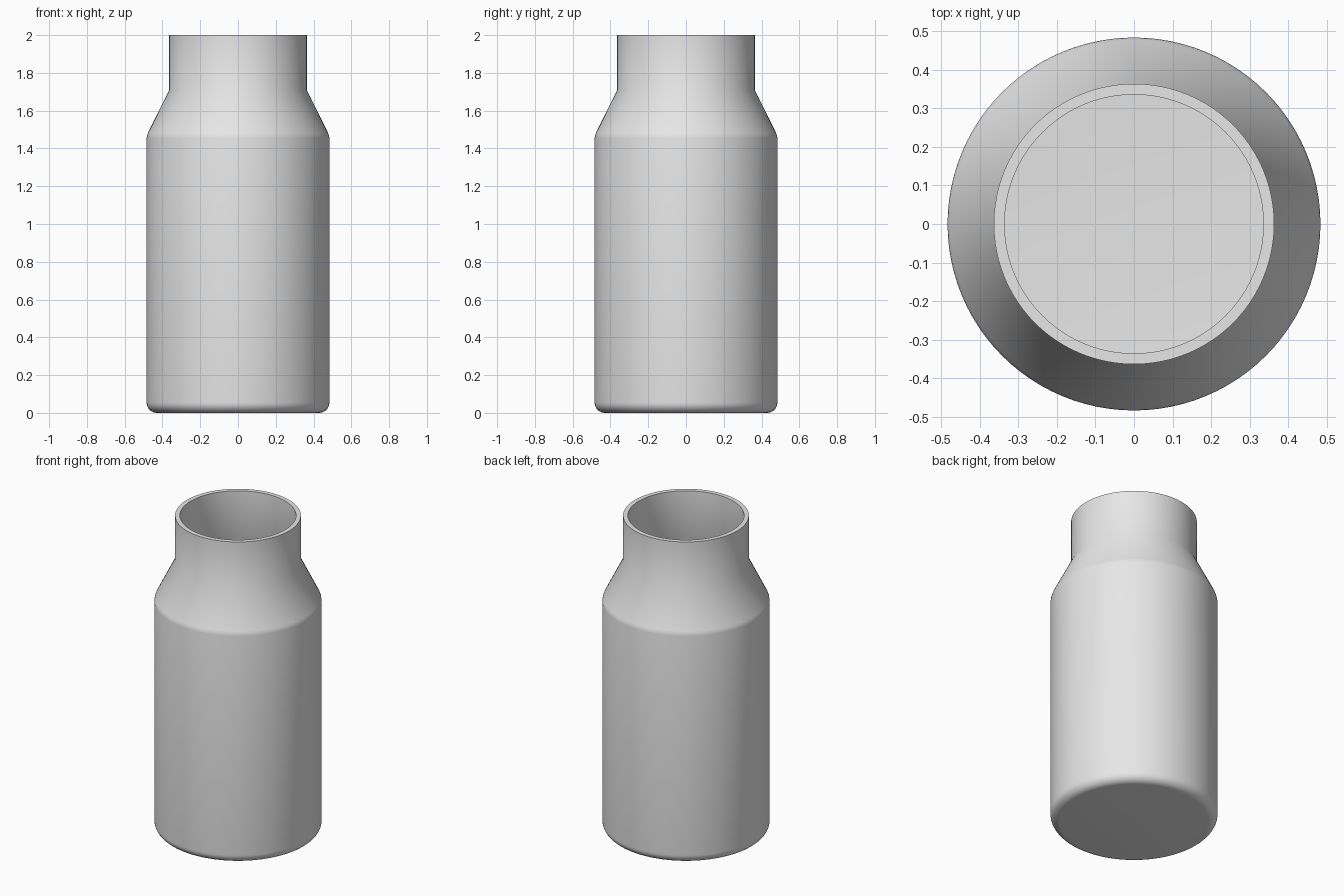
import bpy
import bmesh
import math
from mathutils import Vector

cube = bpy.data.objects.get("Cube")
if cube:
    bpy.data.objects.remove(cube, do_unlink=True)

SEGMENTS = 96
WALL = 0.028


def fillet(radius, height, size, steps=8):
    """Quarter-round from a flat floor up into a vertical wall."""
    points = []
    for i in range(steps + 1):
        a = math.pi / 2 * i / steps
        points.append((radius - size + size * math.sin(a),
                       height + size - size * math.cos(a)))
    return points


# Plain grey material
grey = bpy.data.materials.new("plain_grey")
grey.use_nodes = True
colour = (0.8, 0.8, 0.8, 1)
grey.diffuse_color = colour
grey.node_tree.nodes["Principled BSDF"].inputs["Base Color"].default_value = colour

# Outer wall from the base to the rim, then the inner wall back to the floor
outer = [(0, 0)] + fillet(0.484, 0, 0.055)
outer += [(0.484, 1.455), (0.482, 1.468), (0.477, 1.482), (0.364, 1.71), (0.364, 2)]
inner_fillet = fillet(0.484 - WALL, WALL, 0.03)
inner = [(0.364 - WALL, 2), (0.364 - WALL, 1.703), (0.484 - WALL, 1.463)]
inner += inner_fillet[::-1] + [(0, WALL)]
profile = outer + inner

# Turn the profile around the vertical axis
bm = bmesh.new()
verts = [bm.verts.new((r, 0, z)) for r, z in profile]
edges = [bm.edges.new(pair) for pair in zip(verts, verts[1:])]
bmesh.ops.spin(bm, geom=verts + edges, cent=Vector(), axis=Vector((0, 0, 1)),
               angle=math.tau, steps=SEGMENTS, use_merge=True)
bmesh.ops.remove_doubles(bm, verts=bm.verts, dist=0.0001)
bmesh.ops.recalc_face_normals(bm, faces=bm.faces)

mesh = bpy.data.meshes.new("bottle_body")
bm.to_mesh(mesh)
bm.free()
mesh.materials.append(grey)
bottle = bpy.data.objects.new("bottle_body", mesh)
bpy.context.collection.objects.link(bottle)

# Smooth walls with a crisp rim
bpy.ops.object.select_all(action="DESELECT")
bottle.select_set(True)
bpy.context.view_layer.objects.active = bottle
bpy.ops.object.shade_smooth_by_angle(angle=math.radians(30))
